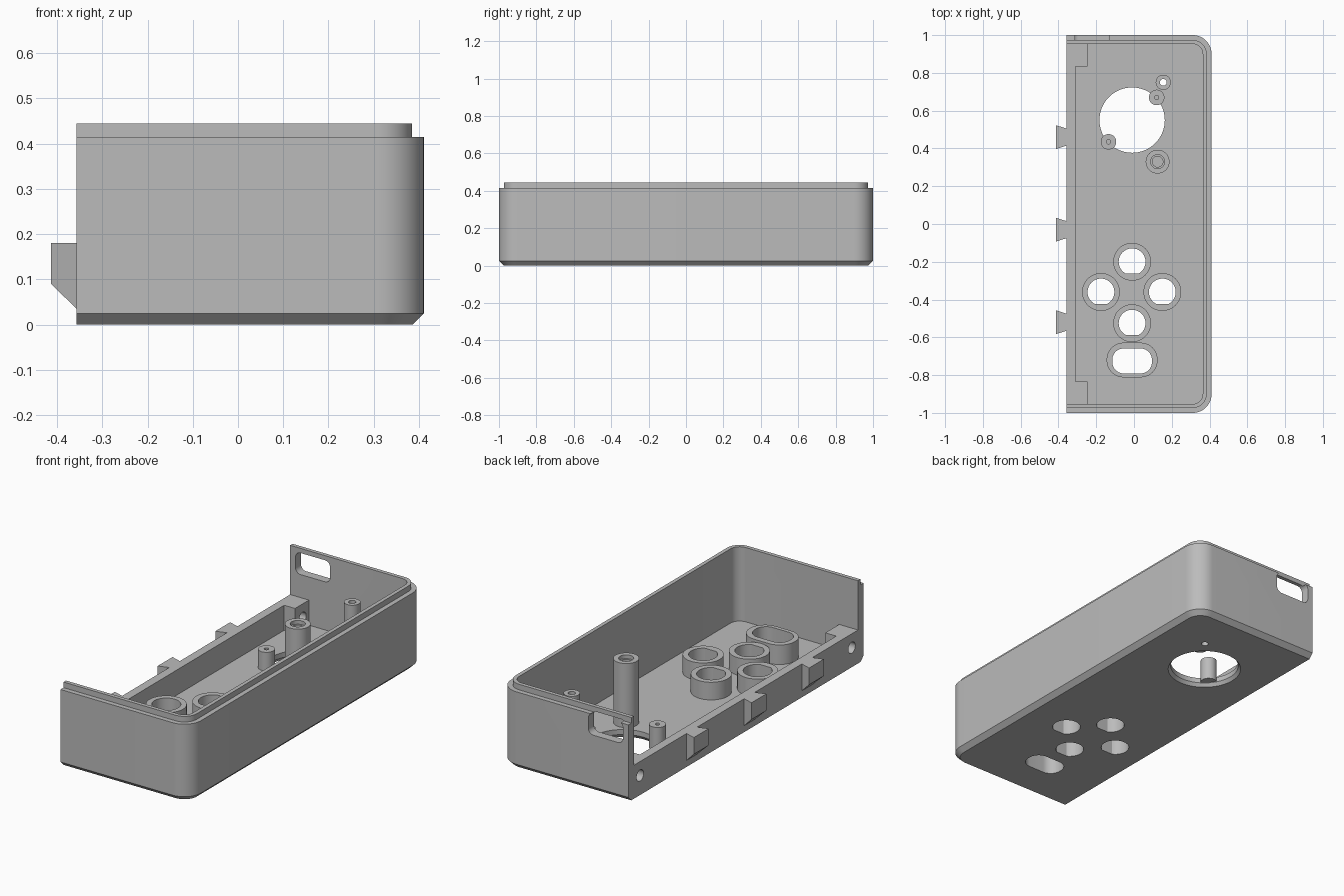
import bpy, bmesh, math
from mathutils import Vector

if "Cube" in bpy.data.objects:
    bpy.data.objects.remove(bpy.data.objects["Cube"], do_unlink=True)

grey = bpy.data.materials.new("plain grey")
grey.use_nodes = True
GREY = (0.5, 0.5, 0.5, 1)
grey.diffuse_color = GREY
grey.node_tree.nodes["Principled BSDF"].inputs["Base Color"].default_value = GREY

LEFT, RIGHT, END = -0.357, 0.411, 1.0
WALL, FLOOR, LOW, RIM, TOP = 0.047, 0.045, 0.18, 0.415, 0.445


def loft(name, loops):
    """Closed solid through a stack of matching 3D loops."""
    bm = bmesh.new()
    rows = [[bm.verts.new(p) for p in loop] for loop in loops]
    n = len(rows[0])
    for a, b in zip(rows, rows[1:]):
        for i in range(n):
            j = (i + 1) % n
            bm.faces.new((a[i], a[j], b[j], b[i]))
    bm.faces.new(rows[0][::-1])
    bm.faces.new(rows[-1])
    bmesh.ops.recalc_face_normals(bm, faces=bm.faces[:])
    mesh = bpy.data.meshes.new(name)
    bm.to_mesh(mesh)
    bm.free()
    mesh.materials.append(grey)
    obj = bpy.data.objects.new(name, mesh)
    bpy.context.collection.objects.link(obj)
    return obj


def arc(cx, cy, r, a0, a1, n):
    return [(cx + r * math.cos(math.radians(a0 + (a1 - a0) * i / n)),
             cy + r * math.sin(math.radians(a0 + (a1 - a0) * i / n))) for i in range(n + 1)]


def circle(cx, cy, r, n=48):
    return arc(cx, cy, r, 0, 360, n)[:-1]


def rounded(cx, cy, hx, hy, r):
    pts = []
    for k, (sx, sy) in enumerate(((1, 1), (-1, 1), (-1, -1), (1, -1))):
        pts += arc(cx + sx * (hx - r), cy + sy * (hy - r), r, 90 * k, 90 * k + 90, 10)
    return pts


def flatted(cx, cy, r, flat):
    """Circle with a flat on its -y side."""
    a = math.degrees(math.asin(flat / r))
    return arc(cx, cy, r, -a, 180 + a, 40)


def tray(inset, left=LEFT):
    """Outline rounded at the two +x corners and square on the other side."""
    r, x, y = 0.1 - inset, RIGHT - inset, END - inset
    return ([(left, -y)] + arc(x - r, r - y, r, -90, 0, 12)
            + arc(x - r, y - r, r, 0, 90, 12) + [(left, y)])


def flat_loop(pts, z):
    return [Vector((x, y, z)) for x, y in pts]


def prism(name, pts, z0, z1):
    return loft(name, [flat_loop(pts, z0), flat_loop(pts, z1)])


def box(name, x0, x1, y0, y1, z0, z1):
    return prism(name, [(x0, y0), (x1, y0), (x1, y1), (x0, y1)], z0, z1)


def cut(obj, cutters):
    """Subtract the cutters, bake the result and drop the helpers."""
    for c in cutters:
        c.hide_render = True
        m = obj.modifiers.new(c.name, "BOOLEAN")
        m.operation, m.solver, m.object = "DIFFERENCE", "EXACT", c
    deps = bpy.context.evaluated_depsgraph_get()
    baked = bpy.data.meshes.new_from_object(obj.evaluated_get(deps))
    obj.modifiers.clear()
    obj.data = baked
    for c in cutters:
        bpy.data.objects.remove(c, do_unlink=True)
    return obj


def screw_cutter(y):
    return loft("screw_cutter", [[Vector((x, y + u, 0.105 + v)) for u, v in circle(0, 0, 0.03, 32)]
                                 for x in (-0.5, -0.2)])


# Button collars and the matching floor openings
parts, floor_cuts = [], []
collars = [("up", -0.01, -0.2), ("left", 0.15, -0.36), ("right", -0.175, -0.36), ("down", -0.01, -0.525)]
for label, x, y in collars:
    hole = flatted(x, y, 0.071, 0.063)
    collar = prism(label + "_button_collar", circle(x, y, 0.1), FLOOR, 0.14)
    parts.append(cut(collar, [prism("hole", hole, 0, 0.3)]))
    floor_cuts.append(prism("button_cutter", hole, -0.1, 0.1))

# Long button collar
slot = rounded(-0.01, -0.725, 0.105, 0.066, 0.06)
long_collar = prism("long_button_collar", rounded(-0.01, -0.72, 0.135, 0.092, 0.09), FLOOR, 0.15)
parts.append(cut(long_collar, [prism("hole", slot, 0, 0.3)]))
floor_cuts.append(prism("slot_cutter", slot, -0.1, 0.1))

# Round window, flared on the underside
window = [flat_loop(circle(-0.01, 0.55, r, 64), z)
          for r, z in ((0.186, -0.01), (0.186, 0), (0.173, 0.018), (0.173, 0.1))]
floor_cuts.append(loft("window_cutter", window))

# Standing posts: name, x, y, radius, bottom, top, bore radius, bore bottom
posts = [("window_post_back", 0.12, 0.67, 0.041, 0.02, 0.145, 0.011, 0.06),
         ("window_post_front", -0.135, 0.435, 0.041, 0.02, 0.145, 0.011, 0.06),
         ("thin_post", 0.155, 0.75, 0.04, FLOOR, 0.355, 0.018, 0),
         ("thick_post", 0.125, 0.33, 0.063, FLOOR, 0.39, 0.028, 0.15)]
for name, x, y, r, z0, z1, bore, zb in posts:
    cutters = [prism("bore", circle(x, y, bore, 32), zb, 0.5)]
    if name == "thick_post":
        cutters.append(prism("counterbore", circle(x, y, 0.037, 32), z1 - 0.02, 0.5))
    parts.append(cut(prism(name, circle(x, y, r), z0, z1), cutters))
floor_cuts.append(prism("pin_cutter", circle(0.155, 0.75, 0.018, 32), -0.1, 0.1))

# Screw blocks in the two corners of the low wall
for label, s in (("back", 1), ("front", -1)):
    y0, y1 = sorted((s * 0.835, s * (END - WALL)))
    block = box(label + "_screw_block", LEFT + WALL, -0.245, y0, y1, FLOOR, LOW)
    parts.append(cut(block, [screw_cutter(s * 0.9)]))
    floor_cuts.append(screw_cutter(s * 0.9))

# Dovetail hooks on the low wall: x, z, half width
hook = [(LEFT, LOW, 0.045), (-0.413, LOW, 0.063), (-0.413, 0.09, 0.063), (LEFT, 0.035, 0.045)]
for label, yc in (("back", 0.46), ("middle", -0.03), ("front", -0.52)):
    parts.append(loft(label + "_hook", [[Vector((x, yc + s * w, z)) for x, z, w in hook] for s in (-1, 1)]))

# Case shell: chamfered base, stepped rim, hollow inside, one low side
shell = loft("case_shell", [flat_loop(tray(i), z) for i, z in
                            ((0.025, 0), (0, 0.025), (0, RIM), (0.026, RIM), (0.026, TOP))])
cavity = prism("cavity", tray(WALL, LEFT + WALL), FLOOR, 0.6)
opening = box("opening", -0.6, -0.2, WALL - END, END - WALL, LOW, 0.6)
port = loft("port_cutter", [[Vector((x, y, z)) for x, z in rounded(-0.222, 0.362, 0.103, 0.058, 0.03)]
                            for y in (0.9, 1.1)])
parts.append(cut(shell, [cavity, opening, port] + floor_cuts))

# Smooth the round walls and keep the edges sharp
bpy.ops.object.select_all(action="DESELECT")
for obj in parts:
    obj.select_set(True)
bpy.context.view_layer.objects.active = shell
bpy.ops.object.shade_smooth_by_angle(angle=math.radians(30))
